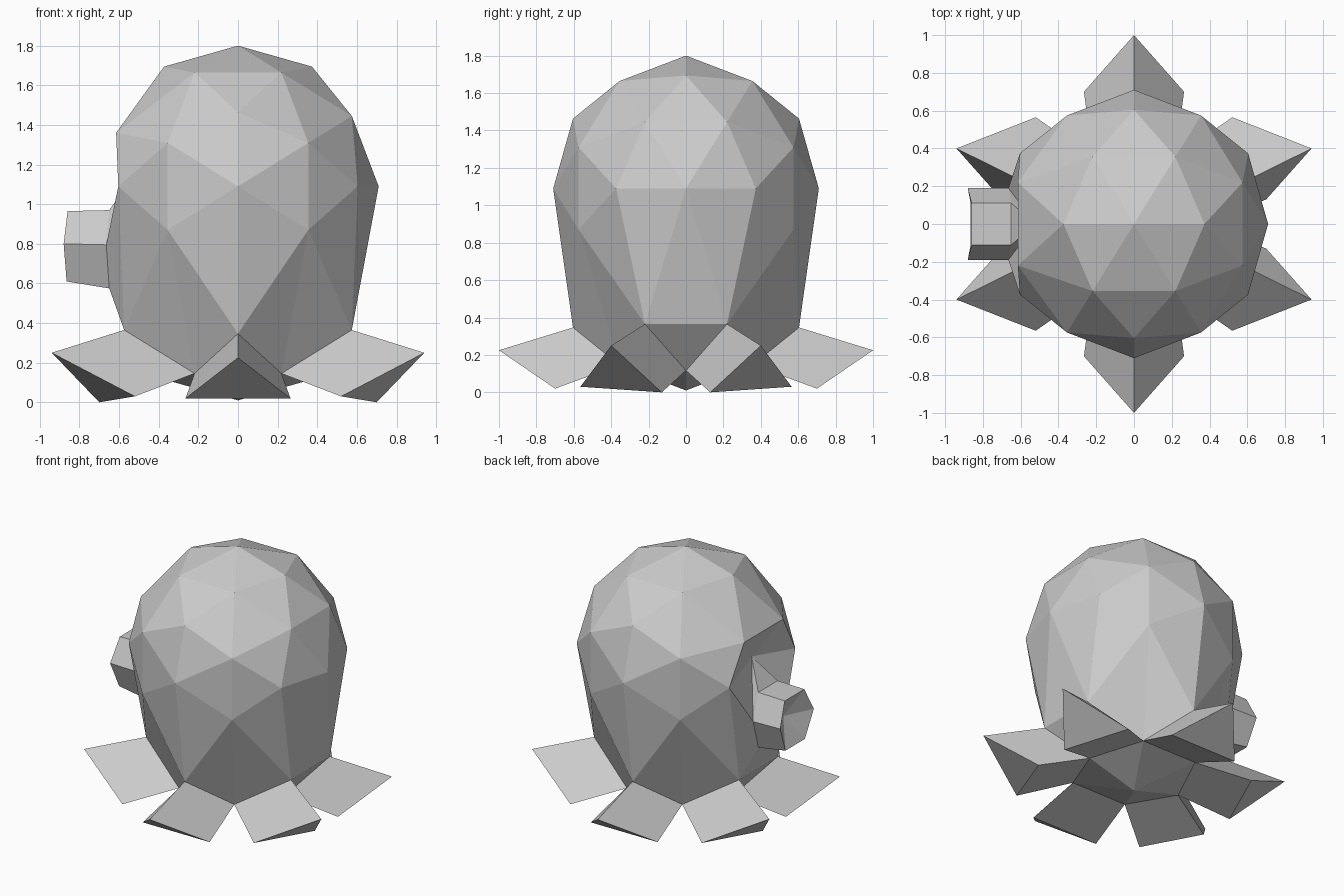
import bpy, bmesh
from itertools import product
from mathutils import Vector

if "Cube" in bpy.data.objects:
    bpy.data.objects.remove(bpy.data.objects["Cube"])

R, CZ, DROP = 0.71, 1.09, 0.37

# Sphere points: two-fold-up icosphere (corners, edge midpoints, poles)
pts = set()
for seed in ((0.526, 0, 0.851), (0.309, 0.5, 0.809), (0, 0, 1)):
    for k in range(3):
        p = seed[k:] + seed[:k]
        for s in product((1, -1), repeat=3):
            pts.add(tuple(round(a * b, 4) + 0.0 for a, b in zip(p, s)))

bm = bmesh.new()
for p in sorted(pts):
    bm.verts.new(Vector(p) * R + Vector((0, 0, CZ)))
bmesh.ops.convex_hull(bm, input=bm.verts[:])

# Stretch the lower part of the head downwards
for v in bm.verts:
    if v.co.z < 0.8:
        v.co.z -= DROP


def near(x, y, z):
    return min(bm.verts, key=lambda v: (v.co - Vector((x, y, z))).length)


def leg(base, tips):
    """Extrude one lower triangle of the head into a flared leg."""
    b = [near(*p) for p in base]
    old = bm.faces.get(b)
    if old:
        bm.faces.remove(old)
    t = [bm.verts.new(p) for p in tips]
    for i in range(3):
        j = (i + 1) % 3
        bm.faces.new((b[i], b[j], t[j], t[i]))
    bm.faces.new(t)


# Six legs: front/back pair and four diagonals
for sy in (1, -1):
    leg([(0, sy * .604, .345), (.22, sy * .355, .145), (-.22, sy * .355, .145)],
        [(0, sy * 1.0, .225), (.265, sy * .70, .02), (-.265, sy * .70, .02)])
    for sx in (1, -1):
        leg([(sx * .574, sy * .22, .365), (sx * .22, sy * .355, .145), (sx * .373, 0, .115)],
            [(sx * .94, sy * .40, .25), (sx * .52, sy * .565, .03), (sx * .70, sy * .13, 0)])

# Open the side of the head for the spout
bm.verts.remove(near(-.71, 0, CZ))
for sy in (1, -1):
    near(-.574, sy * .22, 1.445).co = (-.615, sy * .22, 1.36)
rim = [near(*p) for p in ((-.615, .22, 1.36), (-.604, .373, 1.09), (-.574, .22, .365),
                          (-.574, -.22, .365), (-.604, -.373, 1.09), (-.615, -.22, 1.36))]


def ring(top, mid, low):
    half = [(top[0], .11, top[1]), (mid[0], .19, mid[1]), (low[0], .11, low[1])]
    return [bm.verts.new(p) for p in half + [(x, -y, z) for x, y, z in reversed(half)]]


root = ring((-.65, .97), (-.665, .795), (-.65, .575))
tip = ring((-.86, .965), (-.88, .80), (-.865, .61))
dent = bm.verts.new((-.52, 0, 1.15))
hole = bm.verts.new((-.77, 0, .79))

# Skin around the spout, with a dent above it
for i in range(1, 4):
    bm.faces.new((rim[i], rim[i + 1], root[i + 1], root[i]))
around = [rim[4], rim[5], rim[0], rim[1], root[1], root[0], root[5], root[4]]
for i in range(8):
    bm.faces.new((around[i], around[(i + 1) % 8], dent))

# Spout tube with a recessed end
for i in range(6):
    j = (i + 1) % 6
    bm.faces.new((root[i], root[j], tip[j], tip[i]))
    bm.faces.new((tip[i], tip[j], hole))

bmesh.ops.recalc_face_normals(bm, faces=bm.faces[:])
mesh = bpy.data.meshes.new("body")
bm.to_mesh(mesh)
bm.free()
bpy.context.collection.objects.link(bpy.data.objects.new("body", mesh))
